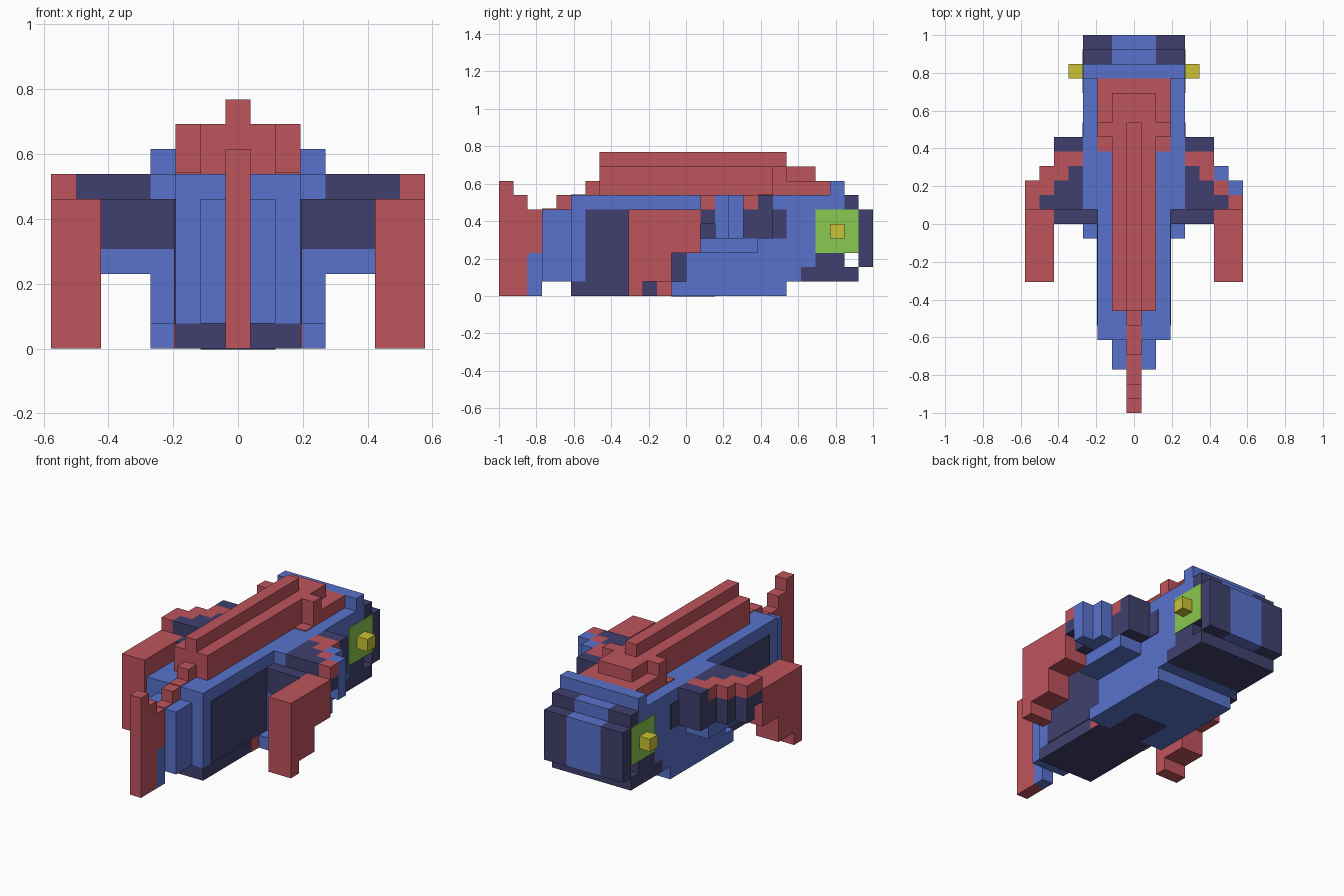
import bpy, bmesh

if "Cube" in bpy.data.objects:
    bpy.data.objects.remove(bpy.data.objects["Cube"])

V = 1 / 13  # one block of the grid


def lin(c):
    c /= 255
    return c / 12.92 if c < 0.04 else ((c + 0.055) / 1.055) ** 2.4


def material(name, r, g, b):
    m = bpy.data.materials.new(name)
    m.diffuse_color = (lin(r), lin(g), lin(b), 1)
    m.use_nodes = True
    m.node_tree.nodes["Principled BSDF"].inputs["Base Color"].default_value = m.diffuse_color
    return m


BLUE = material("blue", 88, 114, 204)
DARK = material("dark navy", 64, 64, 110)
RED = material("red", 190, 84, 92)
GREEN = material("green", 138, 200, 80)
YELLOW = material("yellow", 203, 194, 54)


def blocks(name, mat, boxes):
    """Boxes (x0, x1, y0, y1, z0, z1) in block units, y counted from the tail."""
    bm = bmesh.new()
    for x0, x1, y0, y1, z0, z1 in boxes:
        vs = bmesh.ops.create_cube(bm, size=1)["verts"]
        for v in vs:
            v.co.x = (x1 if v.co.x > 0 else x0) * V
            v.co.y = (y1 if v.co.y > 0 else y0) * V - 1
            v.co.z = (z1 if v.co.z > 0 else z0) * V
    me = bpy.data.meshes.new(name)
    bm.to_mesh(me)
    bm.free()
    me.materials.append(mat)
    ob = bpy.data.objects.new(name, me)
    bpy.context.collection.objects.link(ob)


def centred(name, mat, boxes):
    blocks(name, mat, [(-h, h, *r) for h, *r in boxes])


def paired(name, mat, boxes):
    blocks(name, mat, boxes + [(-b, -a, *r) for a, b, *r in boxes])


P = 0.06  # thickness of painted plates, in blocks

# Tail fin and tail root
centred("tail_fin", RED, [(.5, 0, 1, 0, 8), (.5, 1, 2, 0, 7), (.5, 2, 3, 3, 6)])
centred("tail_fin_base", BLUE, [(.5, 2, 3, 0, 3)])
centred("tail_root", BLUE, [(1.5, 3, 5, 1, 6)])

# Trunk, chest and painted side panels
centred("trunk", BLUE, [(2.5, 5, 14, 1, 7)])
centred("belly", DARK, [(2.5, 5, 12, 0, 1)])
centred("belly_marking", DARK, [(1.5, 12, 15, -P / 2, P)])
paired("belly_spot", RED, [(2.4, 2.5 + P, 11, 12, 0, 1)])
centred("chest", BLUE, [(3.5, 14, 20, 0, 7), (3.5, 12, 14, 0, 1),
                        (3.5, 13, 14, 1, 4), (3.5, 20, 21, 1, 7)])
paired("side_panel", DARK, [(2.4, 2.5 + P, 6, 13, 1, 6)])

# Back ridge
centred("back_ridge", RED, [(.5, 4, 5, 6, 7), (.5, 6, 7, 7, 8), (1.5, 7, 22, 7, 9),
                            (.5, 7, 20, 9, 10), (2.5, 20, 23, 7, 8)])
paired("ridge_lug", RED, [(1.5, 2.5, 19, 20, 7, 9)])
centred("tail_stripe", RED, [(.5, 3, 4, 5.9, 6 + P), (.5, 5, 6, 6.9, 7 + P)])
paired("ridge_foot", RED, [(1.5, 2.5, 18, 19, 6.9, 7 + P)])

# Head, jaw and snout
centred("head", BLUE, [(3.5, 21, 22, 2, 7), (3.5, 22, 24, 3, 7), (3.5, 23, 24, 7, 8)])
centred("jaw", DARK, [(3.5, 21, 25, 1, 2), (3.5, 22, 24, 2, 3)])
centred("snout_centre", BLUE, [(1.5, 24, 25, 3, 7), (1.5, 25, 26, 2, 6)])
paired("snout_side", DARK, [(1.5, 3.5, 24, 25, 3, 7), (1.5, 3.5, 25, 26, 2, 6)])
paired("eye_patch", GREEN, [(3.4, 3.5 + P, 22, 25, 3, 6)])
paired("eye", YELLOW, [(3.5, 4.5, 23, 24, 4, 5)])

# Shoulders: a blue lower tier, a dark core and a stepped red edge
paired("shoulder_base", BLUE, [(3.5, 5.5, 13, 18, 3, 4)])
paired("shoulder", DARK, [(2.5, 5.5, 13, 14, 4, 6), (3.5, 6.5, 14, 15, 4, 7),
                          (3.5, 5.5, 15, 16, 4, 7), (3.5, 4.5, 16, 17, 4, 7),
                          (3.5, 5.5, 17, 18, 4, 6), (3.5, 5.5, 18, 19, 4, 7),
                          (6.5, 7.5, 14, 15, 5, 6), (3.4, 3.5 + P, 19, 20, 4, 6)])
paired("shoulder_edge", RED, [(6.5, 7.5, 14, 15, 6, 7), (5.5, 6.5, 15, 16, 6, 7),
                              (4.5, 5.5, 16, 17, 6, 7), (3.5, 5.5, 17, 18, 6, 7)])
steps = [(5.5, 6.5, 15, 16), (4.5, 5.5, 16, 17)]
tips = [(6.5, 7.5, 15, 16), (5.5, 6.5, 16, 17)]
blocks("right_shoulder_tip", BLUE,
       [(*s, 4, 6) for s in steps] + [(*t, 4, 7) for t in tips])
blocks("left_shoulder_tip", DARK, [(-b, -a, *r, 4, 6) for a, b, *r in steps + tips])
blocks("left_shoulder_trim", RED, [(-b, -a, *r, 6, 7) for a, b, *r in tips])

# Side fins, stepped along the lower edge
paired("side_fin", RED, [(5.5, 7.5, 9, 10, 0, 6), (5.5, 7.5, 10, 12, 1, 6),
                         (5.5, 7.5, 12, 14, 3, 6)])
